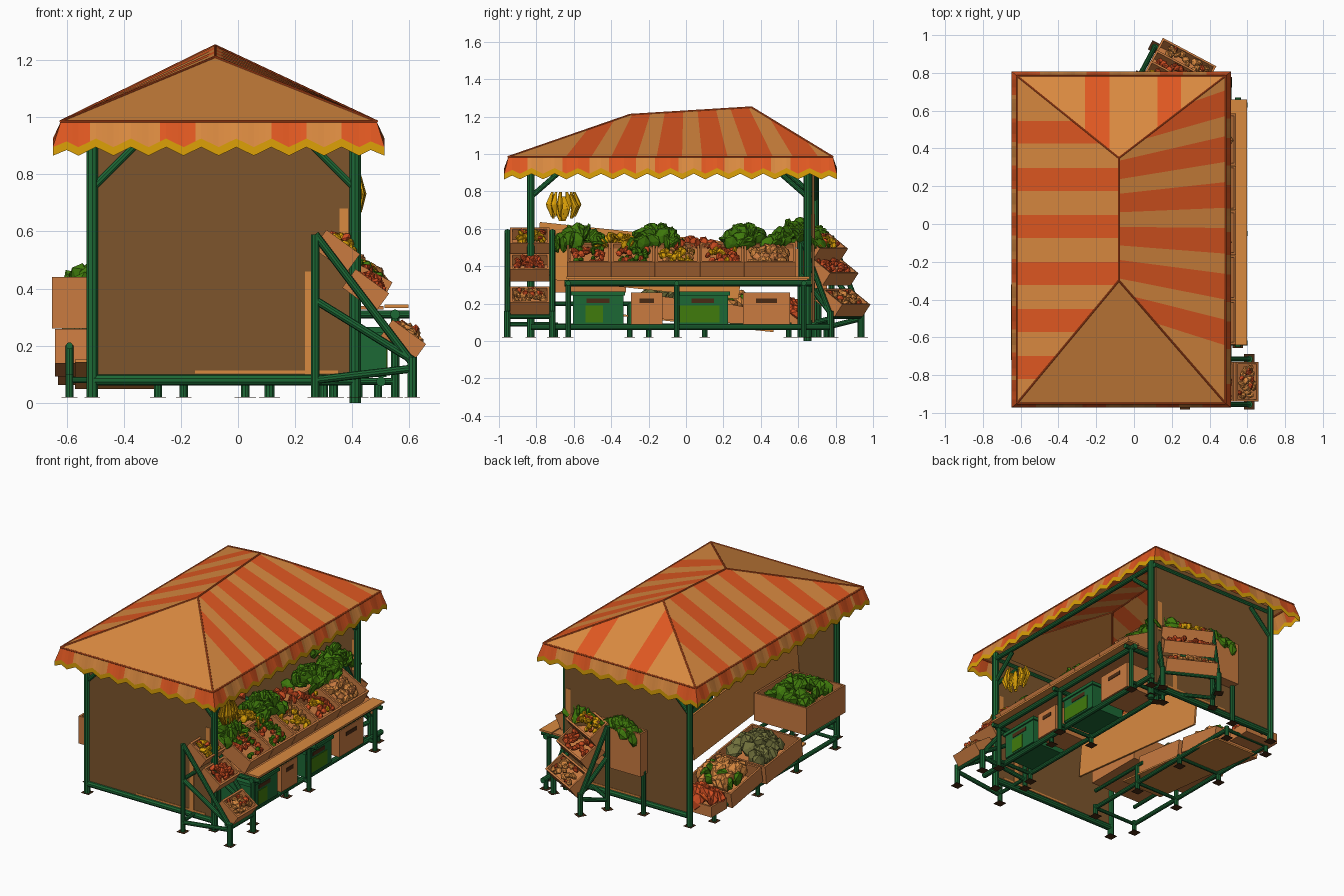
import bpy, bmesh, math, random
from mathutils import Matrix, Vector, Euler

random.seed(4)
cube = bpy.data.objects.get("Cube")
if cube:
    bpy.data.objects.remove(cube)

# Materials, given as 0-255 display colours
PALETTE = {"tan_canvas": (216, 136, 66), "orange_stripe": (222, 88, 38), "yellow_trim": (220, 160, 16),
           "green_paint": (34, 104, 56), "brown_wall": (124, 86, 48), "crate_wood": (200, 122, 66),
           "leaf_green": (66, 122, 20), "red_produce": (206, 78, 38), "dark_wood": (74, 46, 26),
           "olive_produce": (112, 112, 62)}
NAMES = list(PALETTE)
TAN, ORANGE, YELLOW, GREEN, WALL, WOOD, LEAF, RED, DARK, OLIVE = range(len(NAMES))
mats = []
for n, rgb in PALETTE.items():
    col = [(c / 255) ** 2.2 for c in rgb] + [1]
    m = bpy.data.materials.new(n)
    m.use_nodes = True
    m.diffuse_color = col
    m.node_tree.nodes["Principled BSDF"].inputs["Base Color"].default_value = col
    mats.append(m)


def finish(name, bm, smooth=False):
    me = bpy.data.meshes.new(name)
    bm.to_mesh(me)
    bm.free()
    for m in mats:
        me.materials.append(m)
    ob = bpy.data.objects.new(name, me)
    bpy.context.collection.objects.link(ob)
    if smooth:
        bpy.ops.object.select_all(action='DESELECT')
        ob.select_set(True)
        bpy.context.view_layer.objects.active = ob
        bpy.ops.object.shade_smooth_by_angle()


def paint(verts, mat):
    for f in {f for v in verts for f in v.link_faces}:
        f.material_index = mat


def box(bm, c, s, mat, M=Matrix()):
    T = M @ Matrix.Translation(c) @ Matrix.Diagonal((*s, 1))
    paint(bmesh.ops.create_cube(bm, size=1, matrix=T)["verts"], mat)


def tube(bm, a, b, r, mat=GREEN, M=Matrix()):
    a, b = M @ Vector(a), M @ Vector(b)
    T = Matrix.Translation((a + b) / 2) @ (b - a).to_track_quat('Z', 'Y').to_matrix().to_4x4()
    paint(bmesh.ops.create_cone(bm, cap_ends=True, segments=10, radius1=r, radius2=r,
                                depth=(b - a).length, matrix=T)["verts"], mat)


def leg(bm, x, y, top, r=.015, M=Matrix()):
    tube(bm, (x, y, .02), (x, y, top), r, GREEN, M)
    box(bm, (x, y, .02), (.055, .055, .002), DARK, M)


def crate(bm, M, s, mat=WOOD, t=.012):
    x, y, z = s
    box(bm, (0, 0, -z / 2 + t / 2), (x, y, t), mat, M)
    for k in (-1, 1):
        box(bm, (k * (x - t) / 2, 0, 0), (t, y, z), mat, M)
        box(bm, (0, k * (y - t) / 2, 0), (x - 2 * t, t, z), mat, M)


def heap(bm, M, sx, sy, h, mat, n=22, r=.026, squash=.7):
    # Mound of faceted produce, taller in the middle
    for _ in range(n):
        u, v = random.uniform(-.9, .9), random.uniform(-.9, .9)
        z = h * (1 - u * u) * (1 - v * v)
        T = M @ Matrix.Translation((u * sx / 2, v * sy / 2, z))
        T = T @ Euler([random.uniform(0, 6) for _ in range(3)]).to_matrix().to_4x4()
        T = T @ Matrix.Diagonal((r * 1.2, r, r * squash, 1))
        paint(bmesh.ops.create_icosphere(bm, subdivisions=1, radius=1, matrix=T)["verts"], mat)


def place(x, y, z, angle=0, axis='Y'):
    return Matrix.Translation((x, y, z)) @ Matrix.Rotation(math.radians(angle), 4, axis)


# Canopy: four slopes meeting at a ridge
EX, EY, EZ = (-.62, .485), (-.95, .785), .985
R0, R1 = Vector((-.08, -.3, 1.21)), Vector((-.08, .35, 1.25))
FL, FR, BR, BL = [Vector((x, y, EZ)) for x, y in
                  ((EX[0], EY[0]), (EX[1], EY[0]), (EX[1], EY[1]), (EX[0], EY[1]))]
X_STRIPES = [(-.26, -.13), (.125, .25)]


def bands(start, step, half):
    return [(start + step * k - half, start + step * k + half) for k in range(6)]


RIGHT_STRIPES, LEFT_STRIPES = bands(-.575, .243, .068), bands(-.76, .249, .06)


def striped(u, ranges):
    return ORANGE if any(a < u < b for a, b in ranges) else TAN


def slope(name, pts, axis, ranges, fan=0):
    # Cut along each stripe edge; fan draws the stripes together towards the ridge
    bm = bmesh.new()
    bm.faces.new([bm.verts.new(p) for p in pts])
    run = EX[1] - R0.x
    for u in [e for r in ranges for e in r]:
        co, no = ((u, 0, 0), (1, 0, 0)) if axis == 0 else ((EX[1], u, 0), (-fan * u, run, 0))
        bmesh.ops.bisect_plane(bm, geom=bm.verts[:] + bm.edges[:] + bm.faces[:],
                               plane_co=co, plane_no=Vector(no).normalized())
    for f in bm.faces:
        c = f.calc_center_median()
        f.material_index = striped(c[axis] / (1 - fan * (EX[1] - c.x) / run), ranges)
    finish(name, bm)


slope("canopy_front", (FL, FR, R0), 0, [])
slope("canopy_back", (BR, BL, R1), 0, X_STRIPES)
slope("canopy_left", (BL, FL, R0, R1), 1, LEFT_STRIPES)
slope("canopy_right", (FR, BR, R1, R0), 1, RIGHT_STRIPES, .28)

bm = bmesh.new()
for a, b in ((FL, R0), (FR, R0), (BL, R1), (BR, R1), (R0, R1), (FL, FR), (FR, BR), (BR, BL), (BL, FL)):
    tube(bm, a, b, .005, ORANGE)
finish("canopy_seams", bm, True)

# Scalloped valance flaring outwards, with a yellow hem
bm = bmesh.new()
mid = Vector((-.0675, -.0825, 0))
for a, b, axis, teeth, ranges in ((FL, FR, 0, 9, X_STRIPES), (BR, BL, 0, 9, X_STRIPES),
                                  (FR, BR, 1, 14, RIGHT_STRIPES), (BL, FL, 1, 14, LEFT_STRIPES)):
    n, prev = teeth * 6, None
    for i in range(n + 1):
        t = i / n
        p = a.lerp(b, t)
        corner = i in (0, n)
        low = p + Vector((math.copysign(.028, p.x - mid.x) if axis or corner else 0,
                          math.copysign(.022, p.y - mid.y) if not axis or corner else 0, 0))
        drop = .03 * (1 - abs(2 * (t * teeth % 1) - 1)) + (.03 if corner else 0)
        hem, tip = low.copy(), low.copy()
        hem.z, tip.z = .925 - drop, .895 - drop
        row = [bm.verts.new(q) for q in (p, hem, tip)]
        if prev:
            u = p[axis]
            end = min(abs(u - a[axis]), abs(u - b[axis])) < .11
            for k, mat in ((0, ORANGE if end else striped(u, ranges)), (1, YELLOW)):
                bm.faces.new((prev[k], prev[k + 1], row[k + 1], row[k])).material_index = mat
        prev = row
finish("valance", bm)

# Main frame: posts, beams and braces
bm = bmesh.new()
for x, back in ((-.51, .69), (.41, .65)):
    for y in (-.83, back):
        leg(bm, x, y, .97, .021)
        sx, sy = (1 if x < 0 else -1), (1 if y < 0 else -1)
        tube(bm, (x, y, .75), (x + .16 * sx, y, .91), .014)
        tube(bm, (x, y, .77), (x, y + .16 * sy, .91), .014)
    tube(bm, (x, -.83, .93), (x, back, .93), .015)
tube(bm, (.41, .65, 0), (.41, .65, .05), .021)
for y in (-.83, .68):
    tube(bm, (-.51, y, .93), (.41, y, .93), .015)
    tube(bm, (-.51, y, .08), (.41, y, .08), .02)
finish("main_frame", bm, True)

# End walls and hanging lamp
for name, y in (("front_wall", -.83), ("back_wall", .68)):
    bm = bmesh.new()
    box(bm, (-.05, y, .535), (.9, .012, .87), WALL)
    box(bm, (.37, y, .58), (.03, .018, .2), TAN)
    box(bm, (.25, y, .28), (.03, .018, .36), TAN)
    box(bm, (.1, y, .108), (.5, .018, .012), TAN)
    finish(name, bm)
bm = bmesh.new()
box(bm, (-.08, 0, .95), (.06, .5, .03), WALL)
finish("lamp", bm)

# Counter frame
bm = bmesh.new()
for x in (.3, .55):
    for y in (-.63, -.05, .63):
        leg(bm, x, y, .31)
    tube(bm, (x, -.65, .31), (x, .67, .31), .017)
for y in (-.63, -.05, .63):
    tube(bm, (.28, y, .31), (.6, y, .31), .014)
    tube(bm, (.3, y, .075), (.55, y, .075), .012)
tube(bm, (.5, -.83, .075), (.5, .77, .075), .017)
tube(bm, (.3, -.63, .075), (.3, .67, .075), .014)
for y in (-.2, .75):
    leg(bm, .49, y, .08)
finish("counter_frame", bm, True)
bm = bmesh.new()
box(bm, (.555, .01, .338), (.085, 1.3, .012), TAN)
box(bm, (.36, .01, .333), (.3, 1.28, .012), WOOD)
finish("counter_planks", bm)

# Counter crates with produce, and a rear row of heaps
bm, food = bmesh.new(), bmesh.new()
for i, (mat, extra) in enumerate(((RED, LEAF), (LEAF, RED), (YELLOW, TAN), (RED, YELLOW), (TAN, WOOD))):
    y = -.52 + .237 * i + (.02 if i == 4 else 0)
    M = place(.42, y, .43, 28)
    crate(bm, M, (.22, .234 + (.04 if i == 4 else 0), .1))
    size = 1.6 if i == 4 else 1
    heap(food, M @ Matrix.Translation((0, 0, .015)), .17, .19, .035, mat, 26, .02 * size)
    heap(food, M @ Matrix.Translation((0, 0, .03)), .16, .17, .03, extra, 10, .018 * size)
box(bm, (.27, .01, .42), (.15, 1.26, .15), WOOD)
for y, mat, h, n in ((-.57, LEAF, .09, 40), (-.37, YELLOW, .06, 36), (-.16, LEAF, .1, 40),
                     (.04, RED, .04, 20), (.32, LEAF, .09, 40), (.59, LEAF, .12, 40)):
    heap(food, place(.29, y, .5), .2, .28, h, mat, n, .045 if mat == LEAF else .028, .35)
finish("counter_crates", bm)

# Storage tubs and boxes under the counter
bm = bmesh.new()
for y, w, mat in ((-.47, .27, GREEN), (-.21, .17, WOOD), (.09, .27, GREEN), (.43, .25, WOOD)):
    crate(bm, place(.4, y, .175), (.24, w, .17), mat)
    box(bm, (.521, y, .215), (.004, w * .45, .025), DARK)
    if mat == GREEN:
        box(bm, (.4, y, .255), (.26, w + .02, .02), GREEN)
        wide = .8 if y > 0 else .35
        box(bm, (.521, y - .02, .145), (.004, w * wide, .09), LEAF)
finish("storage_tubs", bm)


# Sloping corner stands with three crates each
def stand(name, M, w, d, h, steps):
    bm, wood = bmesh.new(), bmesh.new()
    for y in (-w / 2, w / 2):
        leg(bm, 0, y, h, .016, M)
        leg(bm, d, y, .16, .018, M)
        for a, b in ((h, .14), (.36, .15), (.08, .12)):
            tube(bm, (0, y, a), (d, y, b), .014, GREEN, M)
    for x, z in ((0, .09), (0, .36), (d, .13)):
        tube(bm, (x, -w / 2, z), (x, w / 2, z), .012, GREEN, M)
    finish(name + "_frame", bm, True)
    for f, z, mat in zip(steps, (.54, .4, .22), (YELLOW, RED, TAN)):
        C = M @ place(d * f, 0, z * h / .6, 36)
        crate(wood, C, (.145, w - .03, .08))
        heap(food, C @ Matrix.Translation((0, 0, .02)), .11, w - .07, .03, mat, 26, .02)
        heap(food, C @ Matrix.Translation((0, 0, .03)), .1, w - .08, .03, RED, 6, .018)
    finish(name + "_crates", wood)


stand("front_stand", place(.27, -.835, 0), .24, .34, .59, (.22, .52, .9))
stand("back_stand", place(.18, .695, 0, 62, 'Z'), .35, .18, .56, (.15, .5, .9))

# Left display: stepped crates on a low rail frame, with a backing panel
bm = bmesh.new()
for y in (-.7, -.3, .1, .55):
    top = .2 if -.5 < y < 0 else .1
    leg(bm, -.59, y, top)
    tube(bm, (-.59, y, .08), (-.28, y, .08), .011)
    leg(bm, -.28, y, top)
for x in (-.59, -.28):
    tube(bm, (x, -.7, .08), (x, .55, .08), .014)
    tube(bm, (x, -.7, .2), (x, -.25, .2), .012)
leg(bm, -.19, .71, .3)
finish("left_frame", bm, True)
bm = bmesh.new()
for x, y, z, a, s, mat, extra in (
        (-.46, -.52, .35, 0, (.38, .4, .18), LEAF, LEAF), (-.46, -.1, .175, -7, (.36, .38, .12), OLIVE, OLIVE),
        (-.46, .27, .14, -10, (.34, .32, .1), TAN, LEAF), (-.5, .54, .11, 0, (.24, .16, .07), RED, ORANGE),
        (-.03, .715, .42, 0, (.34, .08, .28), LEAF, LEAF)):
    C = place(x, y, z, a, 'X')
    crate(bm, C, s)
    up = C @ Matrix.Translation((0, 0, s[2] * .3))
    heap(food, up, s[0] * .8, s[1] * .8, .06, mat, 30, .05, .6)
    heap(food, up, s[0] * .7, s[1] * .7, .07, extra, 8, .045, .6)
box(bm, (0, 0, 0), (.3, .9, .01), TAN, place(-.42, .02, .1, -6, 'X'))
box(bm, (0, 0, 0), (.012, 1.1, .3), TAN, place(-.25, -.25, .43, -6, 'X'))
finish("left_crates", bm)
finish("produce", food)

# Hanging banana bunch
bm = bmesh.new()
for i in range(18):
    g = bmesh.ops.create_cone(bm, cap_ends=True, segments=6, radius1=.005, radius2=.014, depth=.065)["verts"]
    g += bmesh.ops.create_cone(bm, cap_ends=True, segments=6, radius1=.014, radius2=.006, depth=.065,
                               matrix=Matrix.Translation((0, 0, .065)))["verts"]
    paint(g, YELLOW)
    for v in g:
        v.co.x += .02 - 5 * (v.co.z - .03) ** 2
    out = Matrix.Translation((.015 + .026 * (i % 3), 0, 0))
    M = place(.39, -.66, .675 + .012 * (i % 3)) @ Matrix.Diagonal((.6, 1.2, 1, 1)) @ Matrix.Rotation(i * 1.1, 4, 'Z') @ out
    bmesh.ops.transform(bm, matrix=M, verts=g)
finish("bananas", bm)
